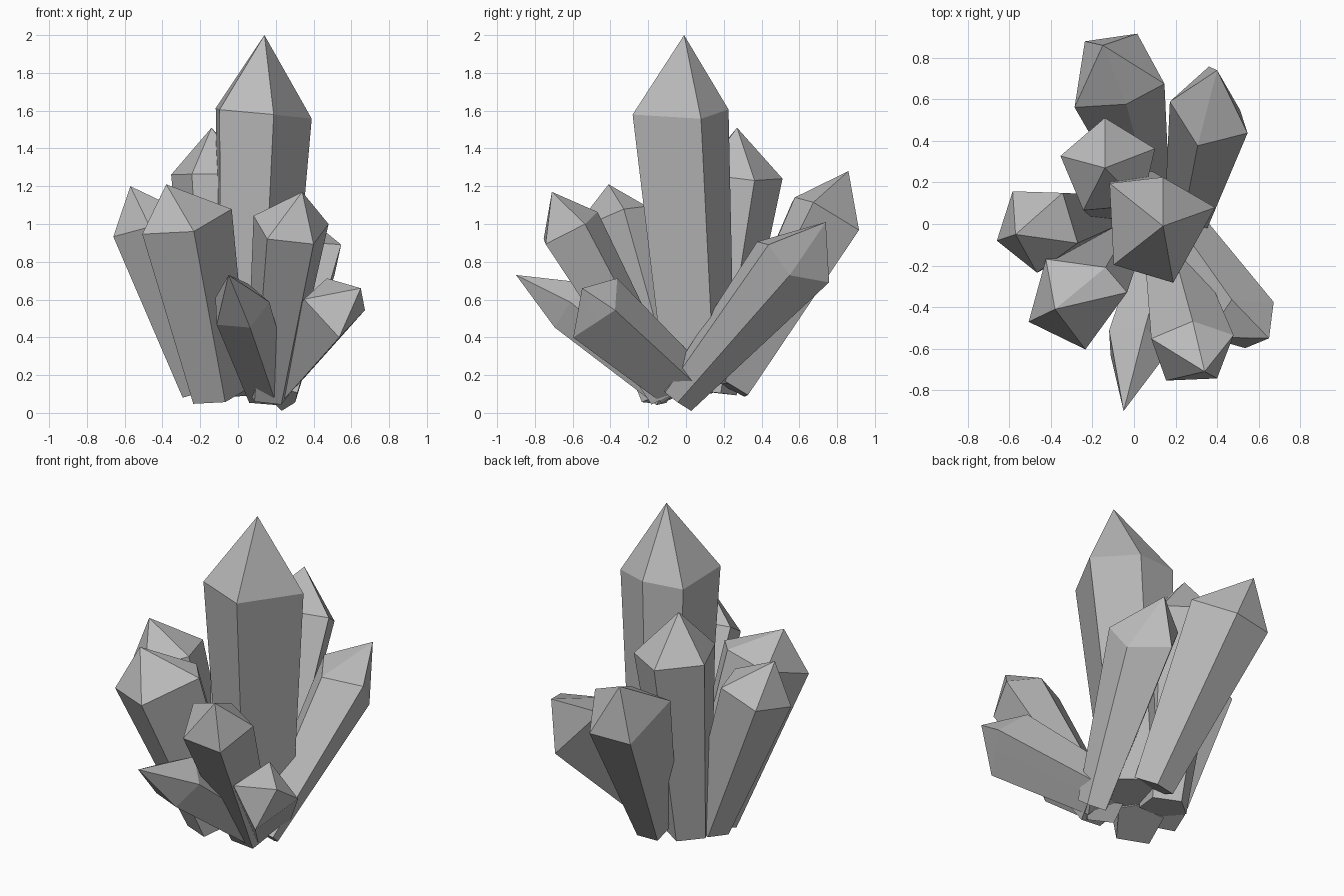
import bpy
import bmesh
from math import cos, sin, radians
from mathutils import Vector

default_cube = bpy.data.objects.get("Cube")
if default_cube:
    bpy.data.objects.remove(default_cube, do_unlink=True)

# One stone colour for the whole cluster
stone = bpy.data.materials.new("grey_crystal")
stone.use_nodes = True
stone_colour = (0.5, 0.5, 0.5, 1)
stone.diffuse_color = stone_colour
stone.node_tree.nodes["Principled BSDF"].inputs["Base Color"].default_value = stone_colour

REGULAR = [72 * side for side in range(5)]
EVEN = [1] * 5
LEVEL = [0] * 5


def crystal(name, base, collar, corner, tip, radius, taper=0.58,
            bearings=REGULAR, lengths=EVEN, lifts=LEVEL):
    """Five-sided tapered shaft from base to collar, capped by a point.

    The corner fixes how the collar is turned about the shaft axis; bearings
    and lengths place the five collar corners as seen down that axis, and
    lifts slide them along it.
    """
    base, collar, corner, tip = map(Vector, (base, collar, corner, tip))
    axis = (collar - base).normalized()
    across = corner - collar
    across = (across - axis * across.dot(axis)).normalized()
    along = axis.cross(across)

    bm = bmesh.new()
    lower, upper = [], []
    for bearing, length, lift in zip(bearings, lengths, lifts):
        angle = radians(bearing)
        spoke = (across * cos(angle) + along * sin(angle)) * radius * length
        lower.append(bm.verts.new(base + spoke * taper))
        upper.append(bm.verts.new(collar + spoke + axis * lift))
    apex = bm.verts.new(tip)

    # Flat underside, shaft sides and pointed cap
    bm.faces.new(lower[::-1])
    for i in range(len(upper)):
        j = (i + 1) % len(upper)
        bm.faces.new((lower[i], lower[j], upper[j], upper[i]))
        bm.faces.new((upper[i], upper[j], apex))
    bmesh.ops.recalc_face_normals(bm, faces=bm.faces)

    mesh = bpy.data.meshes.new(name)
    bm.to_mesh(mesh)
    bm.free()
    mesh.materials.append(stone)
    obj = bpy.data.objects.new(name, mesh)
    bpy.context.collection.objects.link(obj)


# Tall central crystal, with uneven sides
crystal("main_crystal", base=(0.07, 0.08, 0.15), collar=(0.12, -0.02, 1.59),
        corner=(0.39, 0.08, 1.55), tip=(0.14, -0.01, 2), radius=0.28, taper=0.72,
        bearings=(0, 66, 118, 199, 265), lengths=(1.03, 0.88, 1.15, 1, 0.97),
        lifts=(-0.03, 0, 0, 0.02, 0.01))

# Crystals leaning to the back
crystal("back_crystal", base=(0.06, 0.23, 0.14), collar=(-0.07, 0.72, 1.06),
        corner=(0.14, 0.66, 1.08), tip=(-0.15, 0.86, 1.28), radius=0.24, taper=0.5,
        bearings=(0, 85, 148, 234, 298), lengths=(0.95, 0.97, 1.06, 1.14, 0.7))
crystal("back_left_crystal", base=(0.24, -0.06, 0.08), collar=(0.38, 0.55, 0.83),
        corner=(0.17, 0.59, 0.93), tip=(0.4, 0.74, 1.01), radius=0.2, taper=0.45,
        bearings=(0, 62, 135, 196, 267), lengths=(1.11, 0.97, 1.05, 0.77, 1.25),
        lifts=(0.07, -0.06, 0, -0.06, 0.02))
crystal("upper_back_crystal", base=(-0.11, 0.13, 0.11), collar=(-0.12, 0.27, 1.24),
        corner=(-0.36, 0.33, 1.27), tip=(-0.14, 0.27, 1.51), radius=0.24,
        lifts=(0.03, 0, 0, 0, 0.03))

# Crystals leaning to the model's right
crystal("right_crystal", base=(-0.18, 0.04, 0.12), collar=(-0.465, -0.02, 1),
        corner=(-0.66, -0.08, 0.94), tip=(-0.57, -0.05, 1.2), radius=0.215)
crystal("front_right_crystal", base=(-0.09, -0.07, 0.1), collar=(-0.27, -0.34, 1.03),
        corner=(-0.51, -0.48, 0.99), tip=(-0.38, -0.41, 1.21), radius=0.275, taper=0.62,
        bearings=(0, 66, 154, 195, 281), lengths=(1.03, 1, 0.88, 0.72, 0.84))

# Crystals fanning out at the front and the model's left
crystal("front_left_crystal", base=(0.16, -0.1, 0.1), collar=(0.28, -0.6, 0.99),
        corner=(0.07, -0.54, 1.03), tip=(0.34, -0.71, 1.17), radius=0.21,
        lengths=(1, 1, 1, 1, 0.72))
crystal("low_front_crystal", base=(0.16, -0.07, 0.13), collar=(0.01, -0.59, 0.56),
        corner=(-0.13, -0.58, 0.66), tip=(-0.05, -0.9, 0.73), radius=0.16, taper=0.82)
crystal("low_left_crystal", base=(0.2, -0.03, 0.18), collar=(0.5, -0.47, 0.57),
        corner=(0.51, -0.43, 0.74), tip=(0.65, -0.55, 0.66), radius=0.18, taper=0.75,
        bearings=(0, 88, 180, 230, 272), lengths=(1, 0.95, 1.2, 0.8, 1.1))
